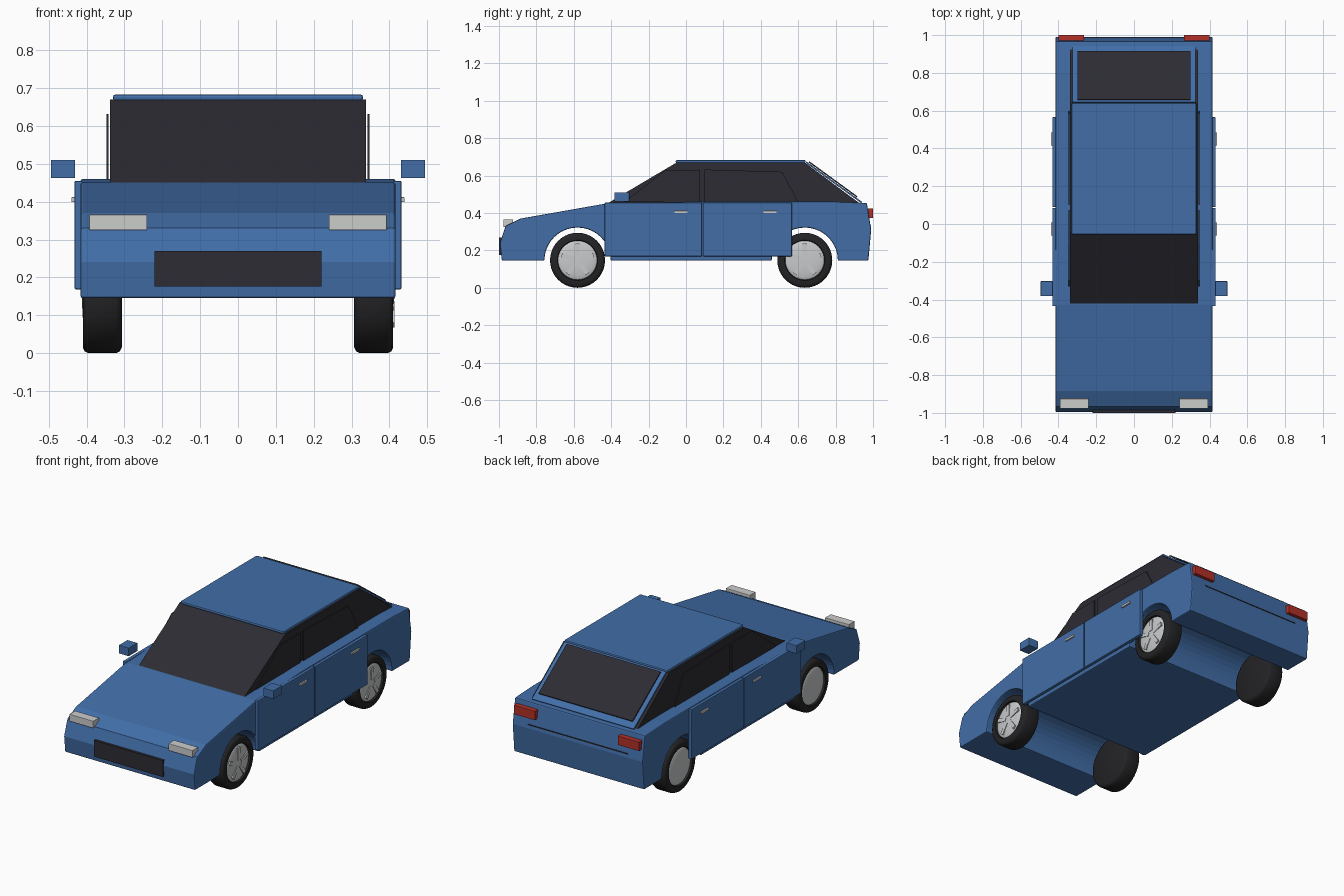
import bpy, bmesh, math
from mathutils import Matrix, Vector

if "Cube" in bpy.data.objects:
    bpy.data.objects.remove(bpy.data.objects["Cube"], do_unlink=True)


def material(name, color, roughness=0.5):
    m = bpy.data.materials.new(name)
    m.use_nodes = True
    m.diffuse_color = (*color, 1)
    bsdf = m.node_tree.nodes["Principled BSDF"]
    bsdf.inputs["Base Color"].default_value = (*color, 1)
    bsdf.inputs["Roughness"].default_value = roughness
    return m


BLUE = material("blue paint", (0.054, 0.155, 0.39))
GLASS = material("dark glass", (0.025, 0.025, 0.033))
RUBBER = material("black rubber", (0.017, 0.017, 0.019))
SILVER = material("silver metal", (0.58, 0.59, 0.6))
LAMP = material("headlight white", (0.6, 0.61, 0.6))
RED = material("tail light red", (0.45, 0.03, 0.022))


def finish(bm, name, mat, bevel=0, smooth=False):
    bmesh.ops.recalc_face_normals(bm, faces=bm.faces)
    me = bpy.data.meshes.new(name)
    bm.to_mesh(me)
    bm.free()
    me.materials.append(mat)
    ob = bpy.data.objects.new(name, me)
    bpy.context.collection.objects.link(ob)
    if bevel:
        mod = ob.modifiers.new("soft edges", "BEVEL")
        mod.width = bevel
        mod.segments = 2
        mod.limit_method = "ANGLE"
        mod.angle_limit = math.radians(50)
    if smooth:
        bpy.ops.object.select_all(action="DESELECT")
        ob.select_set(True)
        bpy.context.view_layer.objects.active = ob
        bpy.ops.object.shade_smooth_by_angle(angle=math.radians(40))
    return ob


def prism(name, profile, x0, x1, mat, bevel=0):
    """Extrude a side profile of (y, z) points across x."""
    bm = bmesh.new()
    face = bm.faces.new([bm.verts.new((x0, y, z)) for y, z in profile])
    ext = bmesh.ops.extrude_face_region(bm, geom=[face])
    moved = [v for v in ext["geom"] if isinstance(v, bmesh.types.BMVert)]
    bmesh.ops.translate(bm, verts=moved, vec=(x1 - x0, 0, 0))
    return finish(bm, name, mat, bevel)


def box(name, x, y, z, mat, bevel=0):
    """Box from (min, max) ranges."""
    return prism(name, [(y[0], z[0]), (y[1], z[0]), (y[1], z[1]), (y[0], z[1])],
                 x[0], x[1], mat, bevel)


def lathe(name, profile, center, mat, steps=40):
    """Spin (x, radius) points around an axis along x."""
    bm = bmesh.new()
    verts = [bm.verts.new((x, 0, r)) for x, r in profile]
    edges = [bm.edges.new(pair) for pair in zip(verts, verts[1:])]
    bmesh.ops.spin(bm, geom=verts + edges, cent=(0, 0, 0), axis=(1, 0, 0),
                   angle=math.tau, steps=steps)
    bmesh.ops.remove_doubles(bm, verts=bm.verts, dist=0.0005)
    bmesh.ops.translate(bm, verts=bm.verts, vec=center)
    return finish(bm, name, mat, smooth=True)


FRONT_AXLE, REAR_AXLE, HUB_Z = -0.58, 0.635, 0.147
FLOOR, ARCH = 0.145, 0.177


def arch(axle, steps=20):
    return [(axle + ARCH * math.cos(a), FLOOR + ARCH * math.sin(a))
            for a in (math.pi * i / steps for i in range(steps + 1))]


# Body shell with wheel tunnels
shell = [(-0.985, FLOOR), (-0.995, 0.24), (-0.965, 0.33), (-0.885, 0.37),
         (-0.43, 0.45), (0.0, 0.46), (0.8, 0.46), (0.967, 0.453),
         (0.99, 0.31), (0.975, FLOOR)]
shell += arch(REAR_AXLE) + arch(FRONT_AXLE)
prism("body", shell, -0.416, 0.416, BLUE, 0.006)

# Cabin, roof and hatch
prism("cabin", [(-0.43, 0.445), (-0.05, 0.67), (0.635, 0.67), (0.93, 0.45)],
      -0.338, 0.338, GLASS)
box("roof", (-0.33, 0.33), (-0.055, 0.64), (0.667, 0.683), BLUE, 0.006)
prism("hatch_panel", [(0.64, 0.668), (0.937, 0.452), (0.942, 0.459), (0.645, 0.675)],
      -0.325, 0.325, BLUE)
prism("rear_window", [(0.656, 0.67), (0.913, 0.483), (0.917, 0.489), (0.66, 0.676)],
      -0.3, 0.3, GLASS)

# Nose and tail details
box("grille", (-0.22, 0.22), (-1.0, -0.96), (0.176, 0.27), GLASS)
box("tailgate_seam", (-0.32, 0.32), (0.98, 0.99), (0.328, 0.333), GLASS)

FRONT_WINDOW = [(-0.33, 0.458), (-0.11, 0.63), (0.075, 0.63), (0.075, 0.458)]
REAR_WINDOW = [(0.1, 0.458), (0.1, 0.632), (0.515, 0.62), (0.6, 0.458)]

for side, s in (("left", 1), ("right", -1)):
    def span(a, b):
        return sorted((s * a, s * b))

    box(f"{side}_headlight", span(0.24, 0.393), (-0.977, -0.925), (0.325, 0.366), LAMP, 0.002)
    box(f"{side}_tail_light", span(0.265, 0.4), (0.96, 1.0), (0.373, 0.425), RED, 0.002)
    box(f"{side}_mirror", span(0.43, 0.494), (-0.382, -0.303), (0.462, 0.51), BLUE, 0.002)

    # Doors, handles and side glass
    for part, y0, y1, grip, pane in (("front", -0.435, 0.085, -0.062, FRONT_WINDOW),
                                     ("rear", 0.09, 0.566, 0.415, REAR_WINDOW)):
        box(f"{side}_{part}_door", span(0.41, 0.432), (y0, y1), (0.168, 0.455), BLUE, 0.004)
        box(f"{side}_{part}_handle", span(0.43, 0.44), (grip, grip + 0.07),
            (0.399, 0.412), SILVER, 0.002)
        prism(f"{side}_{part}_window", pane, s * 0.342, s * 0.347, GLASS)

    # Wheels
    for part, axle in (("front", FRONT_AXLE), ("rear", REAR_AXLE)):
        hub = Vector((0, axle, HUB_Z))
        tire = [(0.307, 0), (0.307, 0.132), (0.312, 0.142), (0.322, 0.147),
                (0.395, 0.147), (0.405, 0.142), (0.41, 0.132), (0.41, 0.108),
                (0.398, 0.104), (0.398, 0)]
        lathe(f"{side}_{part}_tire", [(s * x, r) for x, r in tire], hub, RUBBER)
        dome = [(s * (0.398 + 0.014 * math.sin(a)), 0.105 * math.cos(a))
                for a in (math.pi / 2 * i / 8 for i in range(9))]
        lathe(f"{side}_{part}_hubcap", dome, hub, SILVER)
        if s > 0:
            # Five raised spokes
            bm = bmesh.new()
            for i in range(5):
                turn = Matrix.Rotation(math.tau * i / 5, 4, "X")
                place = Matrix.Translation((0.408, 0, 0.055)) @ Matrix.Diagonal((0.012, 0.022, 0.07, 1))
                bmesh.ops.create_cube(bm, size=1, matrix=Matrix.Translation(hub) @ turn @ place)
            finish(bm, f"{side}_{part}_spokes", SILVER)
